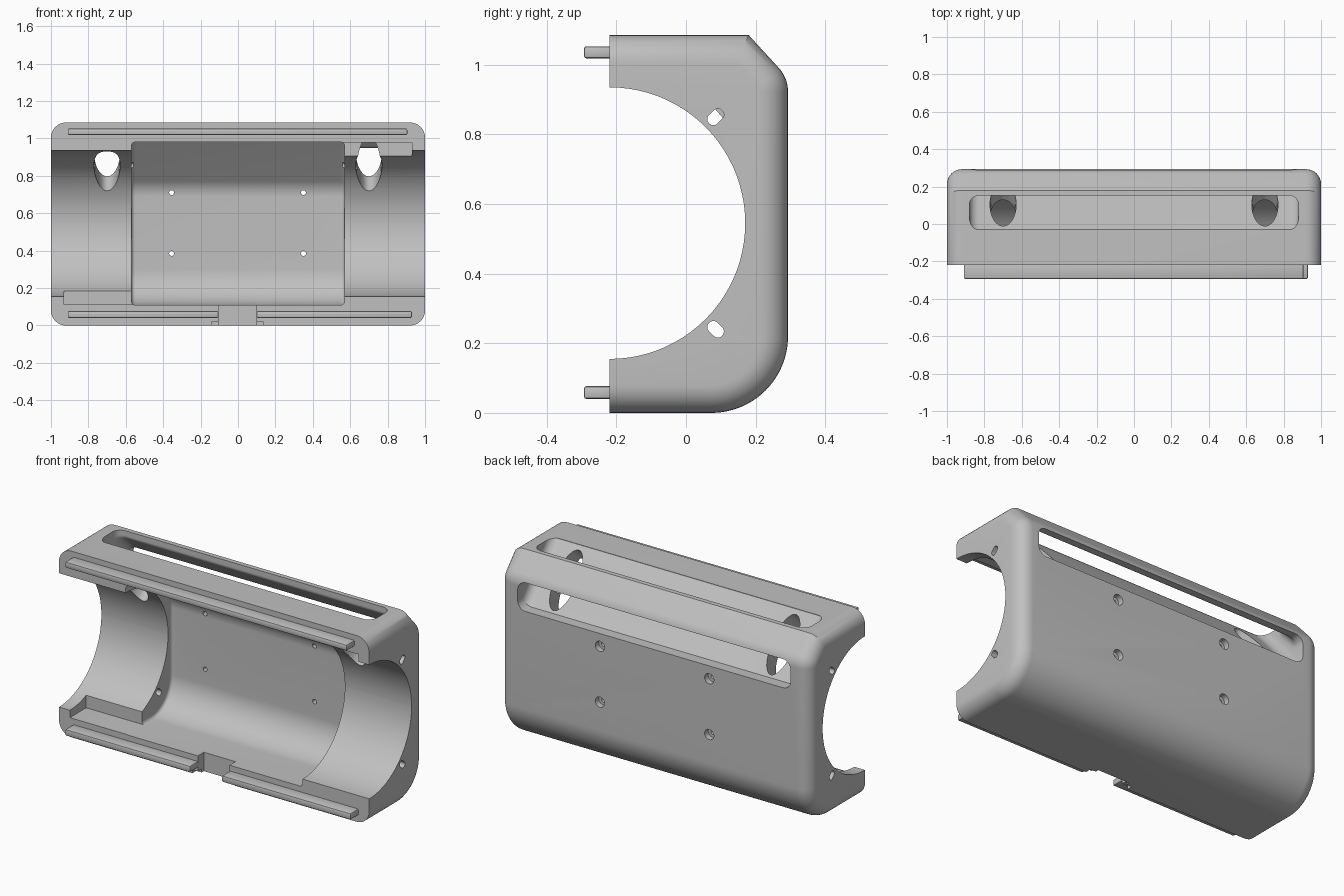
import bpy, bmesh, math
from mathutils import Vector, Matrix

if "Cube" in bpy.data.objects:
    bpy.data.objects.remove(bpy.data.objects["Cube"], do_unlink=True)

grey = bpy.data.materials.new("plain_grey")
grey.use_nodes = True
COLOR = (0.53, 0.53, 0.53, 1)
grey.diffuse_color = COLOR
for node in grey.node_tree.nodes:
    if node.type == "BSDF_PRINCIPLED":
        node.inputs["Base Color"].default_value = COLOR


def finish(name, bm):
    bmesh.ops.recalc_face_normals(bm, faces=bm.faces)
    mesh = bpy.data.meshes.new(name)
    bm.to_mesh(mesh)
    bm.free()
    mesh.materials.append(grey)
    obj = bpy.data.objects.new(name, mesh)
    bpy.context.collection.objects.link(obj)
    return obj


def outline(corners, inset):
    """Inset a counter-clockwise (y, z, radius) outline and fillet its corners."""
    out = []
    for i, (y, z, r) in enumerate(corners):
        p = Vector((y, z))
        a = (Vector(corners[i - 1][:2]) - p).normalized()
        b = (Vector(corners[(i + 1) % len(corners)][:2]) - p).normalized()
        n1, n2 = Vector((a.y, -a.x)), Vector((-b.y, b.x))
        p = p + (n1 + n2) * (inset / (1 + n1.dot(n2)))
        if r == 0:
            out.append(p)
            continue
        sign = 1 if a.x * b.y - a.y * b.x < 0 else -1
        r -= sign * inset
        half = a.angle(b) / 2
        centre = p + (a + b).normalized() * (r / math.sin(half))
        start = p + a * (r / math.tan(half)) - centre
        sweep = math.pi - 2 * half
        steps = max(3, round(math.degrees(sweep) / 4.1))
        for k in range(steps + 1):
            t = sign * sweep * k / steps
            c, s = math.cos(t), math.sin(t)
            out.append(centre + Vector((start.x * c - start.y * s,
                                        start.x * s + start.y * c)))
    return out


def prism(name, corners, x0, x1, edge=0):
    """Run a side outline along x, rounding both ends by the edge radius."""
    steps = 8 if edge else 0
    arc = [(edge * (1 - math.cos(t)), edge * (1 - math.sin(t)))
           for t in (math.pi / 2 * k / max(steps, 1) for k in range(steps + 1))]
    stations = [(x0 + dx, d) for dx, d in arc]
    stations += [(x1 - dx, d) for dx, d in reversed(arc)]
    if not edge:
        stations = [(x0, 0), (x1, 0)]
    bm = bmesh.new()
    rings = [[bm.verts.new((x, p.x, p.y)) for p in outline(corners, d)]
             for x, d in stations]
    bm.faces.new(rings[0])
    bm.faces.new(rings[-1])
    for r0, r1 in zip(rings, rings[1:]):
        for i in range(len(r0)):
            bm.faces.new((r0[i - 1], r0[i], r1[i], r1[i - 1]))
    return finish(name, bm)


def box(name, x, y, z, bevel=0):
    bm = bmesh.new()
    bmesh.ops.create_cube(bm, size=1)
    for v in bm.verts:
        v.co = [lo + (c + 0.5) * (hi - lo) for c, (lo, hi) in zip(v.co, (x, y, z))]
    if bevel:
        bmesh.ops.bevel(bm, geom=bm.edges[:], offset=bevel, segments=2,
                        profile=0.5, affect="EDGES")
    return finish(name, bm)


def cylinder(name, rx, ry, depth, matrix, sides=48):
    bm = bmesh.new()
    bmesh.ops.create_cone(bm, cap_ends=True, segments=sides, radius1=1,
                          radius2=1, depth=depth)
    bm.transform(matrix @ Matrix.Diagonal((rx, ry, 1, 1)))
    return finish(name, bm)


def measure(mesh):
    """Weld a mesh, then return its volume and number of open edges."""
    bm = bmesh.new()
    bm.from_mesh(mesh)
    bmesh.ops.remove_doubles(bm, verts=bm.verts, dist=1e-5)
    result = bm.calc_volume(), sum(not e.is_manifold for e in bm.edges)
    bm.to_mesh(mesh)
    bm.free()
    return result


def cut(target, cutter):
    """Subtract the cutter with whichever solver leaves the soundest mesh."""
    cutter.hide_render = True
    before = measure(target.data)[0]
    best = None
    for solver in ("MANIFOLD", "EXACT", "FLOAT"):
        mod = target.modifiers.new("cut", "BOOLEAN")
        mod.operation = "DIFFERENCE"
        mod.solver = solver
        mod.object = cutter
        bpy.context.view_layer.update()
        graph = bpy.context.evaluated_depsgraph_get()
        mesh = bpy.data.meshes.new_from_object(target.evaluated_get(graph))
        target.modifiers.clear()
        size, gaps = measure(mesh)
        if 0.15 * before < size < before - 1e-7 and (best is None or gaps < best[0]):
            best = (gaps, mesh)
        if best and best[0] == 0:
            break
    if best:
        target.data = best[1]
    bpy.data.objects.remove(cutter, do_unlink=True)


# Outer shell with a round lower back edge and a chamfered upper back edge
shell = prism("shell", [(-0.5, 0, 0), (0.293, 0, 0.22), (0.293, 0.962, 0.1),
                        (0.18, 1.085, 0), (-0.5, 1.085, 0)], -1, 1, 0.08)

# Open front and round bore along the whole length
cut(shell, prism("bore_cutter", [
    (-1, -0.5, 0), (-0.22, -0.5, 0), (-0.22, 0.155, 0), (0.17, 0.155, 0.3895),
    (0.17, 0.935, 0.3895), (-0.22, 0.935, 0), (-0.22, 1.5, 0), (-1, 1.5, 0)],
    -1.5, 1.5))

# Deeper middle pocket
cut(shell, prism("pocket_cutter", [
    (-0.6, 0.11, 0), (0.205, 0.11, 0.19), (0.205, 0.735, 0.13),
    (-0.004, 0.98, 0), (-0.6, 0.98, 0)], -0.57, 0.57, 0.02))

# Grip recess that leaves a bar along the upper back edge
cut(shell, prism("grip_cutter", [
    (-0.03, 1.25, 0), (-0.03, 1.083, 0), (0.23, 0.785, 0), (0.4, 0.785, 0),
    (0.4, 0.95, 0), (0.245, 0.95, 0.03), (0.152, 1.045, 0.03), (0.152, 1.25, 0)],
    -0.88, 0.88, 0.05))

# Oval openings from the grip recess into the bore
for side in (-1, 1):
    turn = (Matrix.Translation((side * 0.7, 0.105, 0.93))
            @ Matrix.Rotation(math.radians(-49.4), 4, "X")
            @ Matrix.Translation((0, 0, -0.12)))
    cut(shell, cylinder("oval_cutter", 0.07, 0.175, 0.36, turn))

# Shallow ledges at opposite corners of the opening
cut(shell, box("lower_ledge_cutter", (-0.93, -0.5), (-0.4, -0.07), (0.112, 0.35)))
cut(shell, box("upper_ledge_cutter", (0.5, 0.93), (-0.4, -0.07), (0.75, 0.978)))

# Latch notch in the lower front edge
cut(shell, box("notch_cutter", (-0.105, 0.1), (-0.4, -0.165), (-0.1, 0.2)))
cut(shell, box("latch_groove_cutter", (-0.14, 0.135), (-0.41, -0.185), (-0.11, 0.02)))

# Slanted slots through both ends into the pocket
for z, tilt in ((0.85, 1), (0.24, -1)):
    slot = []
    for a, b in ((-1, -1), (1, -1), (1, 1), (-1, 1)):
        u, v = a * 0.026, b * 0.017
        slot.append((0.085 + (u - tilt * v) * 0.707,
                     z + (tilt * u + v) * 0.707, 0.016))
    for x0, x1 in ((-1.2, -0.56), (0.56, 1.2)):
        cut(shell, prism("end_slot_cutter", slot, x0, x1))

# Countersunk screw holes in the back wall
for x in (-0.355, 0.35):
    for z in (0.385, 0.71):
        for radius, y in ((0.013, 0.25), (0.03, 0.36)):
            turn = Matrix.Translation((x, y, z)) @ Matrix.Rotation(math.pi / 2, 4, "X")
            cut(shell, cylinder("screw_cutter", radius, radius, 0.2, turn, 20))

# Tongues along the front rims
parts = [shell]
for name, x, z in (("upper_tongue", (-0.91, 0.905), (1.018, 1.053)),
                   ("lower_right_tongue", (-0.91, -0.105), (0.04, 0.077)),
                   ("lower_left_tongue", (0.1, 0.93), (0.04, 0.077))):
    parts.append(box(name, x, (-0.293, -0.2), z, 0.007))

for part in parts:
    bpy.ops.object.select_all(action="DESELECT")
    part.select_set(True)
    bpy.context.view_layer.objects.active = part
    bpy.ops.object.shade_smooth_by_angle(angle=math.radians(30))
